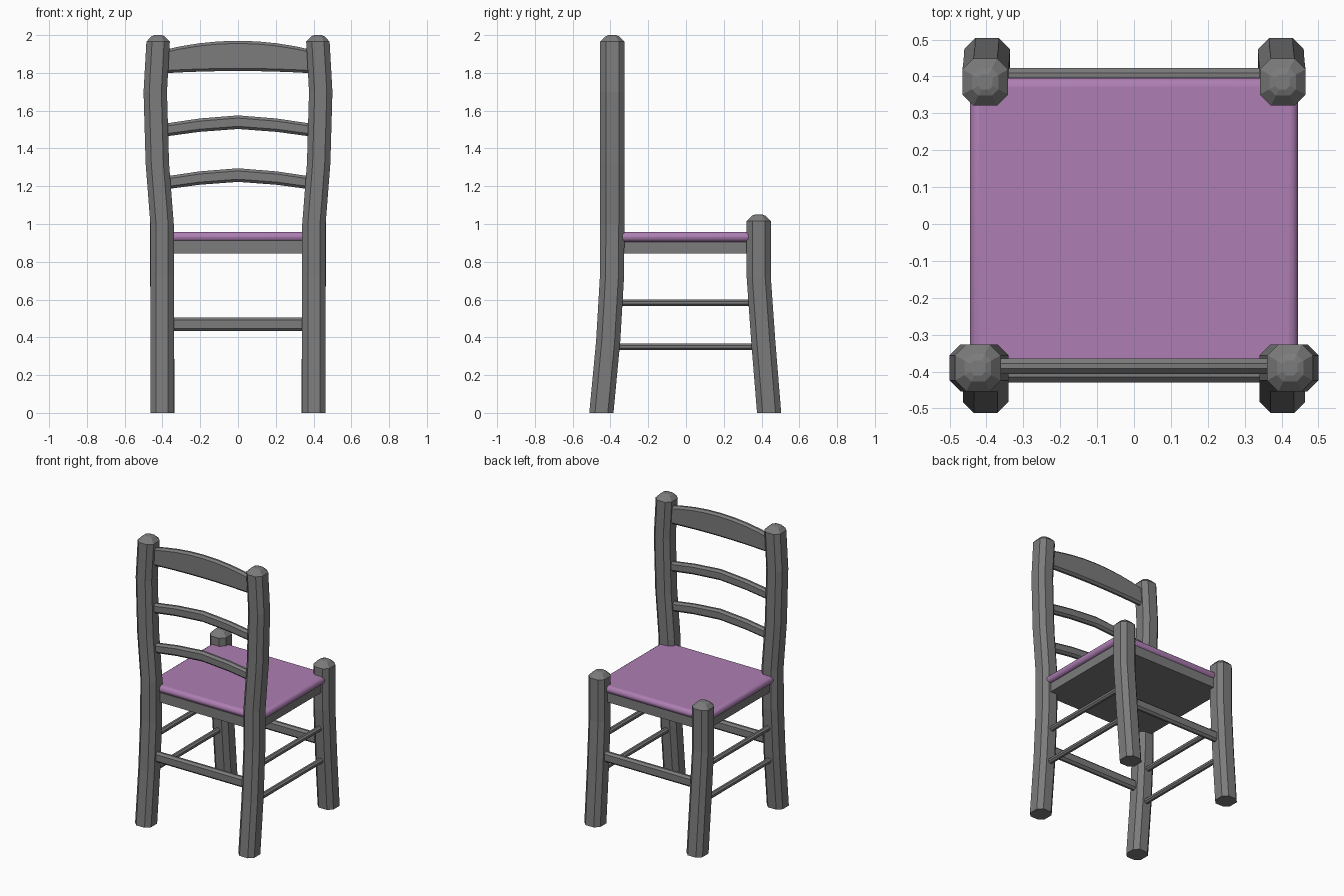
import bpy
import bmesh
from mathutils import Vector

cube = bpy.data.objects.get("Cube")
if cube:
    bpy.data.objects.remove(cube, do_unlink=True)


def material(name, colour):
    mat = bpy.data.materials.new(name)
    mat.use_nodes = True
    mat.diffuse_color = colour
    mat.node_tree.nodes["Principled BSDF"].inputs["Base Color"].default_value = colour
    return mat


wood = material("grey wood", (0.2, 0.2, 0.2, 1))
fabric = material("purple fabric", (0.42, 0.21, 0.45, 1))


def add_object(name, bm, mat):
    bmesh.ops.recalc_face_normals(bm, faces=bm.faces)
    mesh = bpy.data.meshes.new(name)
    bm.to_mesh(mesh)
    bm.free()
    mesh.materials.append(mat)
    obj = bpy.data.objects.new(name, mesh)
    bpy.context.collection.objects.link(obj)
    return obj


def loft(name, rings, mat=wood):
    """Skin a list of equal-sized rings and cap both ends."""
    bm = bmesh.new()
    loops = [[bm.verts.new(p) for p in ring] for ring in rings]
    n = len(loops[0])
    for a, b in zip(loops, loops[1:]):
        for i in range(n):
            j = (i + 1) % n
            bm.faces.new((a[i], a[j], b[j], b[i]))
    bm.faces.new(loops[0])
    bm.faces.new(loops[-1])
    return add_object(name, bm, mat)


def octagon(hx, hy, c):
    """Rectangle outline with its corners cut off by c."""
    return [(hx, c - hy), (hx, hy - c), (hx - c, hy), (c - hx, hy),
            (-hx, hy - c), (-hx, c - hy), (c - hx, -hy), (hx - c, -hy)]


def post(name, path, top):
    """Chamfered post along (x, y, z) points, with a blunt cap."""
    section = octagon(0.062, 0.064, 0.03)
    x, y, _ = path[-1]
    levels = [(p, 1) for p in path]
    levels += [((x, y, top - 0.007), 0.58), ((x, y, top), 0.32)]
    loft(name, [[(cx + u * s, cy + v * s, cz) for u, v in section]
                for (cx, cy, cz), s in levels])


def rail(name, y, half, bottom, height, rise=0, top_rise=0, steps=1, power=2):
    """Cross rail along x, arched upward towards the middle."""
    rings = []
    for i in range(steps + 1):
        x = half * (2 * i / steps - 1)
        bow = 1 - abs(x / half) ** power
        low = bottom + rise * bow
        high = bottom + height + top_rise * bow
        mid = (low + high) / 2
        rings.append([(x, y + u, mid + v)
                      for u, v in octagon(0.021, (high - low) / 2, 0.014)])
    loft(name, rings)


def box(name, lo, hi, mat):
    lo, hi = Vector(lo), Vector(hi)
    bm = bmesh.new()
    bmesh.ops.create_cube(bm, size=1)
    for v in bm.verts:
        v.co = (lo + hi) / 2 + v.co * (hi - lo)
    return add_object(name, bm, mat)


# Posts and legs, with splayed feet
for side, s in (("left", 1), ("right", -1)):
    post(f"{side}_back_post",
         [(s * 0.402, -0.448, 0), (s * 0.402, -0.412, 0.38), (s * 0.402, -0.392, 0.72),
          (s * 0.402, -0.39, 1.0), (s * 0.427, -0.39, 1.32), (s * 0.438, -0.39, 1.7),
          (s * 0.423, -0.39, 1.965)], 2.0)
    post(f"{side}_leg",
         [(s * 0.398, 0.44, 0), (s * 0.4, 0.409, 0.38), (s * 0.403, 0.385, 0.72),
          (s * 0.403, 0.385, 1.015)], 1.05)

    # Round side stretchers
    for level, z in (("lower", 0.35), ("upper", 0.583)):
        section = octagon(0.018, 0.018, 0.0105)
        loft(f"{side}_{level}_side_stretcher",
             [[(s * 0.4 + u, y, z + v) for u, v in section] for y in (-0.4, 0.4)])

# Backrest rails
rail("top_rail", -0.385, 0.41, 1.797, 0.12, 0.013, 0.053, steps=8)
rail("upper_back_slat", -0.385, 0.41, 1.46, 0.068, 0.043, 0.047, steps=4, power=1.5)
rail("lower_back_slat", -0.385, 0.41, 1.18, 0.068, 0.043, 0.047, steps=4, power=1.5)

# Flat stretchers between the legs
rail("back_stretcher", -0.408, 0.4, 0.433, 0.073)
rail("front_stretcher", 0.402, 0.4, 0.433, 0.073)

# Seat frame and cushion
box("seat_frame", (-0.42, -0.385, 0.843), (0.42, 0.385, 0.912), wood)
cushion = box("seat_cushion", (-0.445, -0.39, 0.906), (0.445, 0.397, 0.958), fabric)
bevel = cushion.modifiers.new("soft_edges", "BEVEL")
bevel.width = 0.025
bevel.segments = 4
bpy.ops.object.select_all(action="DESELECT")
cushion.select_set(True)
bpy.context.view_layer.objects.active = cushion
bpy.ops.object.shade_smooth_by_angle()
